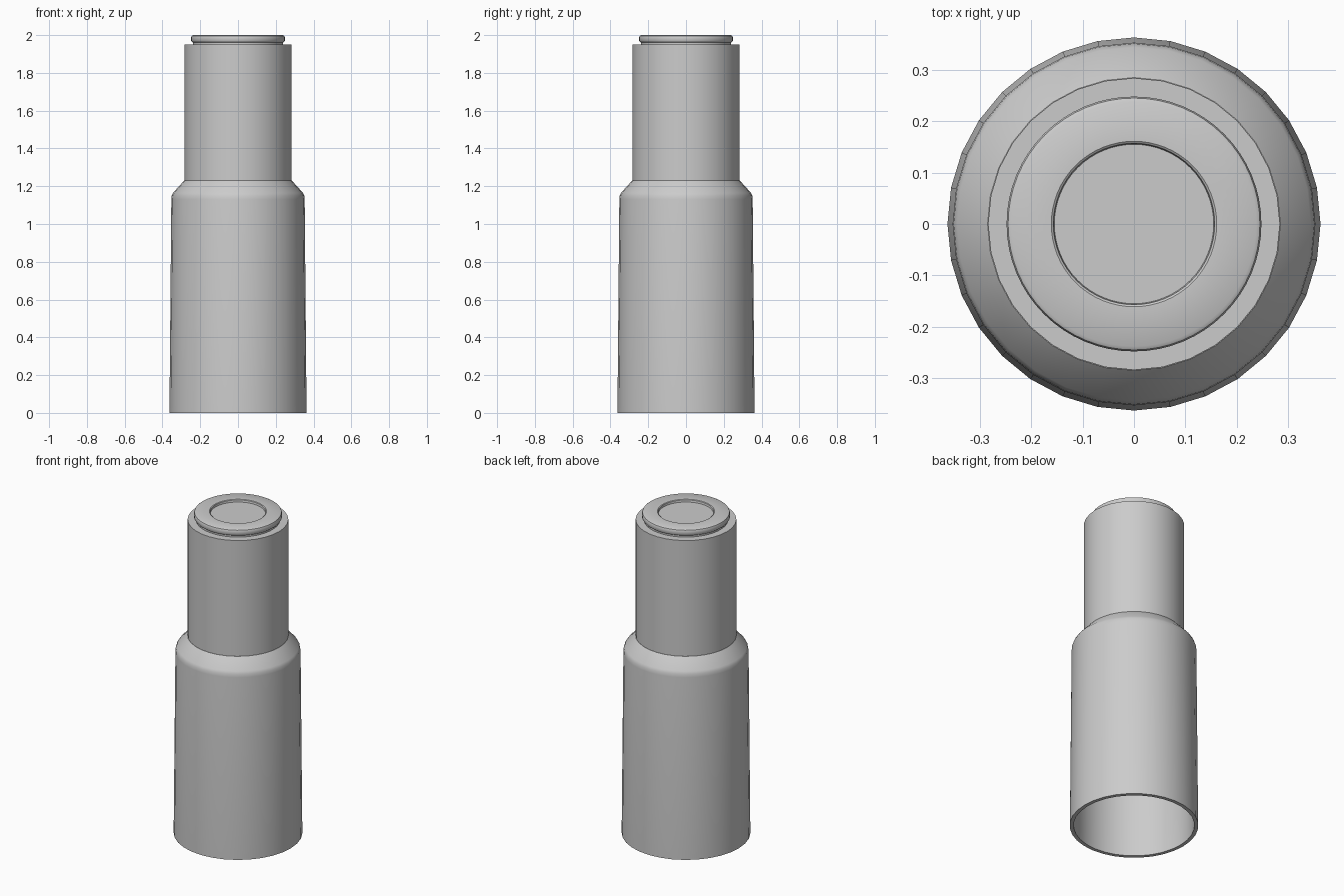
import bpy
import bmesh
import math

cube = bpy.data.objects.get("Cube")
if cube:
    bpy.data.objects.remove(cube, do_unlink=True)

grey = bpy.data.materials.new("neutral_grey")
grey.use_nodes = True
GREY = (0.6, 0.6, 0.6, 1.0)
grey.diffuse_color = GREY
grey.node_tree.nodes["Principled BSDF"].inputs["Base Color"].default_value = GREY


def lathe(name, profile, sides, closed=False):
    """Revolve an (r, z) profile around the z axis."""
    bm = bmesh.new()
    verts = [bm.verts.new((r, 0, z)) for r, z in profile]
    pairs = list(zip(verts, verts[1:]))
    if closed:
        pairs.append((verts[-1], verts[0]))
    edges = [bm.edges.new(p) for p in pairs]
    bmesh.ops.spin(bm, geom=verts + edges, cent=(0, 0, 0), axis=(0, 0, 1),
                   angle=math.tau, steps=sides, use_merge=True)
    bmesh.ops.remove_doubles(bm, verts=bm.verts, dist=0.0001)
    bmesh.ops.recalc_face_normals(bm, faces=bm.faces)
    mesh = bpy.data.meshes.new(name)
    bm.to_mesh(mesh)
    bm.free()
    mesh.materials.append(grey)
    obj = bpy.data.objects.new(name, mesh)
    bpy.context.collection.objects.link(obj)
    bpy.ops.object.select_all(action="DESELECT")
    obj.select_set(True)
    bpy.context.view_layer.objects.active = obj
    bpy.ops.object.shade_smooth_by_angle(angle=math.radians(35))
    return obj


# Tapered hollow sleeve with a rounded sloping shoulder
lathe("lower_sleeve", [
    (0.363, 0), (0.353, 1.13), (0.351, 1.15), (0.344, 1.165), (0.285, 1.23),
    (0.265, 1.23), (0.265, 1.215), (0.329, 1.145), (0.333, 1.13), (0.341, 0),
], 32, closed=True)

# Straight upper barrel, closed underneath
lathe("upper_barrel", [
    (0, 1.215), (0.284, 1.225), (0.284, 1.95), (0.23, 1.95), (0, 1.95),
], 32)

# End cap: undercut neck, rounded rim and shallow round recess
lathe("end_cap", [
    (0, 1.945), (0.238, 1.945), (0.238, 1.96), (0.245, 1.965), (0.248, 1.97),
    (0.248, 1.988), (0.245, 1.996), (0.238, 2.0), (0.161, 2.0),
    (0.157, 1.997), (0.155, 1.985), (0, 1.985),
], 64)
